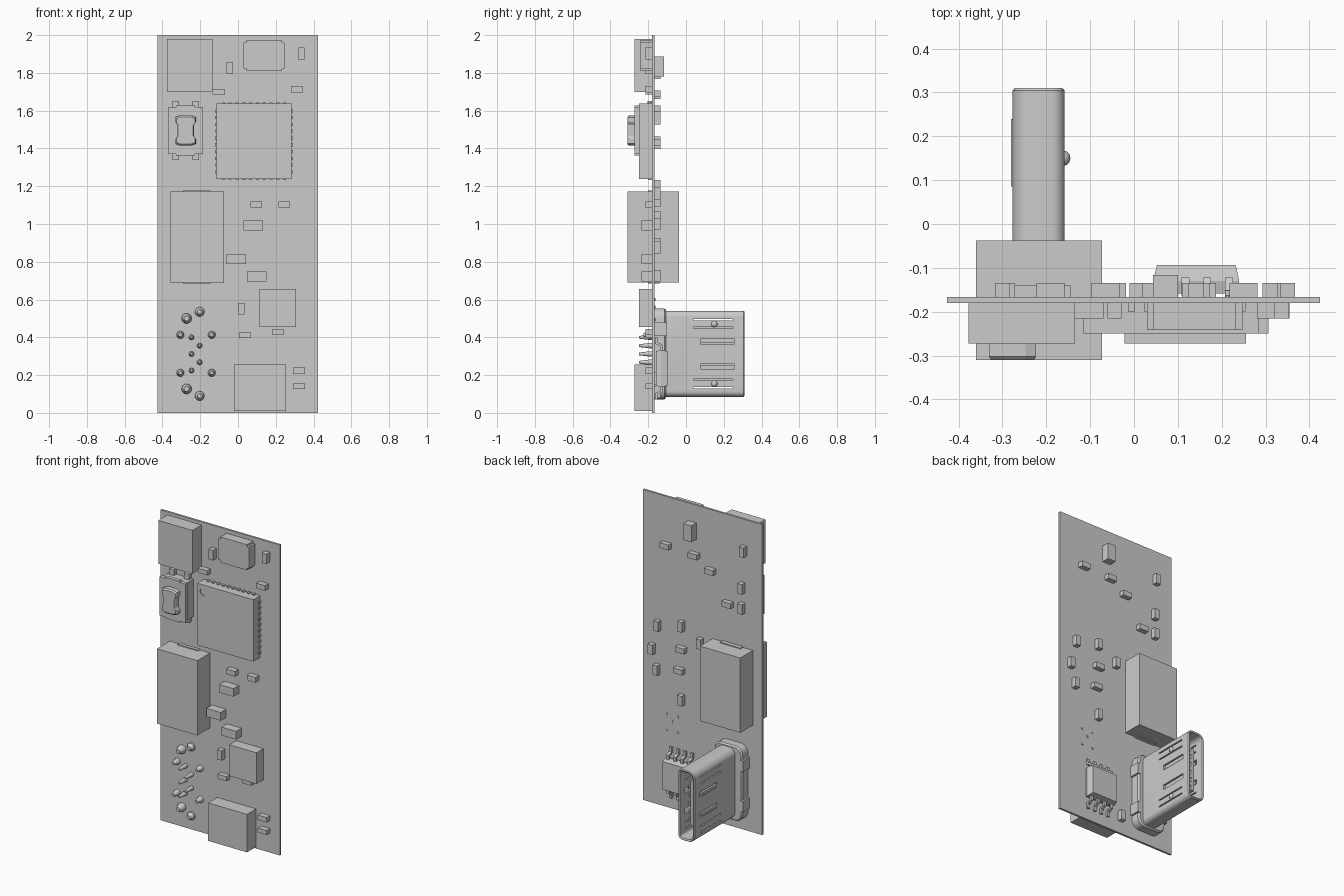
import bpy, bmesh, math

FRONT, BACK = -0.18, -0.166      # the two faces of the board


def finish(name, bm, smooth=False):
    bmesh.ops.recalc_face_normals(bm, faces=bm.faces[:])
    me = bpy.data.meshes.new(name)
    bm.to_mesh(me)
    bm.free()
    ob = bpy.data.objects.new(name, me)
    bpy.context.collection.objects.link(ob)
    if smooth:
        bpy.ops.object.select_all(action='DESELECT')
        ob.select_set(True)
        bpy.context.view_layer.objects.active = ob
        bpy.ops.object.shade_smooth_by_angle(angle=math.radians(35))
    return ob


def loft(name, rings, smooth=False):
    """Join (outline, y) rings of equal length and cap both ends."""
    bm = bmesh.new()
    loops = [[bm.verts.new((x, y, z)) for x, z in pts] for pts, y in rings]
    n = len(loops[0])
    for a, b in zip(loops, loops[1:]):
        for i in range(n):
            bm.faces.new((a[i], a[(i + 1) % n], b[(i + 1) % n], b[i]))
    bm.faces.new(loops[0])
    bm.faces.new(loops[-1])
    return finish(name, bm, smooth)


def rect(x0, x1, z0, z1):
    return [(x0, z0), (x1, z0), (x1, z1), (x0, z1)]


def box(name, x0, x1, y0, y1, z0, z1):
    return loft(name, [(rect(x0, x1, z0, z1), y0), (rect(x0, x1, z0, z1), y1)])


def rounded(x0, x1, z0, z1, r_left, r_right, inset=0, n=5):
    pts = []
    for cx, cz, a0, r in ((x1 - r_right, z1 - r_right, 0, r_right), (x0 + r_left, z1 - r_left, 90, r_left),
                          (x0 + r_left, z0 + r_left, 180, r_left), (x1 - r_right, z0 + r_right, 270, r_right)):
        for i in range(n + 1):
            a = math.radians(a0 + 90 * i / n)
            pts.append((cx + (r - inset) * math.cos(a), cz + (r - inset) * math.sin(a)))
    return pts


def circle(x, z, r, n=16):
    return [(x + r * math.cos(2 * math.pi * i / n), z + r * math.sin(2 * math.pi * i / n)) for i in range(n)]


def cut(ob, cutters):
    for c in cutters:
        c.hide_render = True
        m = ob.modifiers.new("cut", 'BOOLEAN')
        m.object, m.operation, m.solver = c, 'DIFFERENCE', 'EXACT'
        bpy.context.view_layer.objects.active = ob
        bpy.ops.object.modifier_apply(modifier=m.name)
        bpy.data.objects.remove(c)


# circuit board
box("board", -0.426, 0.424, FRONT, BACK, 0, 2)

# large plain components on the front
box("top_module", -0.377, -0.135, -0.272, FRONT, 1.70, 1.98)
box("regulator", 0.113, 0.307, -0.25, FRONT, 0.456, 0.657)
box("bottom_module", -0.022, 0.255, -0.272, FRONT, 0.01, 0.255)

# power connector block passing through the board, with end tabs
box("power_block", -0.36, -0.073, -0.31, -0.038, 0.69, 1.172)
box("power_block_tabs", -0.29, -0.145, -0.2, -0.14, 0.684, 1.178)

# crystal with notched corners
x0, x1, z0, z1, d = 0.03, 0.247, 1.81, 1.975, 0.014
notched = [(x0 + d, z0), (x1 - d, z0), (x1 - d, z0 + d), (x1, z0 + d), (x1, z1 - d), (x1 - d, z1 - d),
           (x1 - d, z1), (x0 + d, z1), (x0 + d, z1 - d), (x0, z1 - d), (x0, z0 + d), (x0 + d, z0 + d)]
loft("crystal", [(notched, -0.242), (notched, FRONT)])

# main chip with a pin-one dimple and edge pads
chip = box("main_chip", -0.115, 0.284, -0.25, FRONT, 1.238, 1.637)
cut(chip, [loft("dimple_cutter", [(circle(-0.072, 1.592, 0.024, 24), -0.27), (circle(-0.072, 1.592, 0.024, 24), -0.245)])])
for i in range(10):
    t = -0.162 + i * 0.036
    box("chip_pad_column", 0.0845 + t - 0.008, 0.0845 + t + 0.008, -0.2, FRONT, 1.232, 1.643)
    box("chip_pad_row", -0.121, 0.290, -0.2, FRONT, 1.4375 + t - 0.008, 1.4375 + t + 0.008)

# small passive parts on the front: x0, x1, z0, z1, height
for a, b, c, e, h in ((0.32, 0.353, 1.872, 1.935, 0.035), (-0.06, -0.028, 1.793, 1.857, 0.035),
                      (-0.134, -0.07, 1.685, 1.715, 0.035), (0.28, 0.343, 1.697, 1.73, 0.035),
                      (0.066, 0.128, 1.087, 1.12, 0.035), (0.214, 0.275, 1.087, 1.12, 0.035),
                      (0.03, 0.132, 0.966, 1.018, 0.056), (-0.06, 0.042, 0.787, 0.84, 0.056),
                      (0.047, 0.152, 0.695, 0.748, 0.056), (0.002, 0.034, 0.52, 0.583, 0.035),
                      (0.18, 0.243, 0.414, 0.444, 0.035), (0.004, 0.068, 0.396, 0.425, 0.035),
                      (0.291, 0.355, 0.207, 0.239, 0.035), (0.291, 0.355, 0.126, 0.156, 0.035)):
    box("front_passive", a, b, FRONT - h, FRONT, c, e)

# small passive parts on the back: centre x, centre z, lying flat or upright
for x, z, flat in ((0.25, 1.69, 1), (0.05, 1.68, 1), (-0.065, 1.61, 1), (-0.3, 1.8, 0), (-0.288, 1.56, 0),
                   (-0.19, 1.43, 1), (-0.288, 1.43, 0), (0.31, 1.16, 0), (0.141, 1.2, 0), (0.007, 1.125, 0),
                   (0.35, 1.0, 0), (0.141, 1.05, 1), (0.317, 0.875, 0), (0.155, 0.91, 1), (0.141, 0.725, 0),
                   (-0.035, 0.11, 0)):
    w, h = (0.032, 0.017) if flat else (0.017, 0.032)
    box("back_passive", x - w, x + w, BACK, -0.134, z - h, z + h)
box("back_tall_part", 0.043, 0.1, BACK, -0.116, 1.78, 1.886)

# push button: base, cover, cap and feet
bx, bz = -0.277, 1.495
box("button_base", bx - 0.085, bx + 0.085, -0.25, FRONT, 1.375, 1.615)
cover = [(bx - 0.092, 1.37), (bx - 0.05, 1.37), (bx - 0.05, 1.362), (bx + 0.05, 1.362), (bx + 0.05, 1.37),
         (bx + 0.092, 1.37)]
cover += [(x, 2 * bz - z) for x, z in reversed(cover)]
loft("button_cover", [(cover, -0.272), (cover, -0.248)])


def cap(s):
    p = [(-0.03, -0.08), (0.03, -0.08), (0.054, -0.07), (0.054, -0.045), (0.044, -0.03),
         (0.044, 0.03), (0.054, 0.045), (0.054, 0.07), (0.03, 0.08), (-0.03, 0.08)]
    p += [(-x, z) for x, z in reversed(p[2:8])]
    return [(bx + x * s, bz + z * s) for x, z in p]


loft("button_cap", [(cap(1), -0.265), (cap(1), -0.302), (cap(0.9), -0.31)])
for sx in (-1, 1):
    for sz in (-1, 1):
        x, z = bx + sx * 0.053, bz + sz * 0.135
        box("button_foot", x - 0.017, x + 0.017, -0.205, FRONT, z - 0.022, z + 0.022)

# solder pins under the socket: x, z, radius, tip y
for x, z, r, y in ((-0.272, 0.313 + 0.187, 0.027, -0.225), (-0.272, 0.127, 0.027, -0.225),
                   (-0.203, 0.535, 0.025, -0.215), (-0.203, 0.09, 0.025, -0.215),
                   (-0.305, 0.413, 0.02, -0.225), (-0.305, 0.212, 0.02, -0.225),
                   (-0.139, 0.413, 0.02, -0.225), (-0.139, 0.212, 0.02, -0.225),
                   (-0.246, 0.4, 0.014, -0.248), (-0.246, 0.224, 0.014, -0.248), (-0.246, 0.312, 0.014, -0.248),
                   (-0.203, 0.356, 0.014, -0.248), (-0.203, 0.268, 0.014, -0.248)):
    loft("solder_pin", [(circle(x, z, r), BACK), (circle(x, z, r), FRONT - 0.012),
                        (circle(x, z, r * 0.6), y + 0.01), (circle(x, z, r * 0.5), y)], True)

# via stubs behind the regulator
for dx, dz in ((0, 0), (0.04, 0.04), (-0.04, 0.04), (0.04, -0.065), (-0.04, -0.065)):
    loft("via", [(circle(0.215 + dx, 0.56 + dz, 0.008, 8), BACK), (circle(0.215 + dx, 0.56 + dz, 0.008, 8), -0.162)])

# eight-lead chip on the back, sides drafted
mx, mz = 0.142, 0.235
loft("memory_chip", [(rect(mx - 0.092, mx + 0.092, mz - 0.092, mz + 0.092), -0.158),
                     (rect(mx - 0.098, mx + 0.098, mz - 0.098, mz + 0.098), -0.13),
                     (rect(mx - 0.09, mx + 0.09, mz - 0.09, mz + 0.09), -0.094)])
lead = [(0.095, -0.122), (0.125, -0.122), (0.138, -0.15), (0.165, -0.152),
        (0.165, -0.164), (0.13, -0.164), (0.118, -0.134), (0.095, -0.134)]
for i in range(4):
    for s in (-1, 1):
        x = mx - 0.075 + 0.05 * i
        bm = bmesh.new()
        ends = [[bm.verts.new((x + o, y, mz + s * z)) for z, y in lead] for o in (-0.009, 0.009)]
        for k in range(8):
            bm.faces.new((ends[0][k], ends[0][(k + 1) % 8], ends[1][(k + 1) % 8], ends[1][k]))
        bm.faces.new(ends[0])
        bm.faces.new(ends[1])
        finish("memory_chip_lead", bm)

# upright socket: base flange
sz = 0.3125
base = (-0.325, -0.125, 0.072, 0.553, 0.05, 0.05)
loft("socket_base", [(rounded(*base), BACK), (rounded(*base), -0.115), (rounded(*base, 0.008), -0.105)], True)
for s in (-1, 1):
    for x in (-0.325, -0.125):
        z = sz + s * 0.13
        box("socket_clip", x - 0.012, x + 0.012, BACK, -0.1, z - 0.035, z + 0.035)

# socket shell, a hollow tube open at the back
sh = (-0.277, -0.158, 0.085, 0.54, 0.045, 0.03)
shell = loft("socket_shell", [(rounded(*sh), -0.12), (rounded(*sh), 0.304), (rounded(*sh, 0.005), 0.31),
                              (rounded(*sh, 0.014), 0.306), (rounded(*sh, 0.014), -0.04)])
slots = []
for s in (-1, 1):
    for off, a, b, h in ((0.137, 0.04, 0.25, 0.004), (0.18, 0.04, 0.25, 0.004), (0.066, 0.08, 0.255, 0.016)):
        z = sz + s * off
        slots.append(box("slot_cutter", -0.4, -0.1, a, b, z - h, z + h))
cut(shell, slots)
bpy.ops.object.select_all(action='DESELECT')
shell.select_set(True)
bpy.context.view_layer.objects.active = shell
bpy.ops.object.shade_smooth_by_angle(angle=math.radians(35))

# spring bumps on the shell, then the tongue and its contacts
for s in (-1, 1):
    bm = bmesh.new()
    bmesh.ops.create_uvsphere(bm, u_segments=12, v_segments=8, radius=0.018)
    bmesh.ops.translate(bm, verts=bm.verts, vec=(-0.163, 0.15, sz + s * 0.158))
    finish("spring_bump", bm, True)
    z = sz + s * 0.066
    box("spring_tongue", -0.281, -0.268, 0.085, 0.24, z - 0.009, z + 0.009)
box("socket_tongue", -0.238, -0.215, -0.04, 0.26, 0.17, 0.455)
for i in range(5):
    z = sz + (i - 2) * 0.052
    box("socket_contact", -0.215, -0.205, -0.04, 0.265, z - 0.011, z + 0.011)
